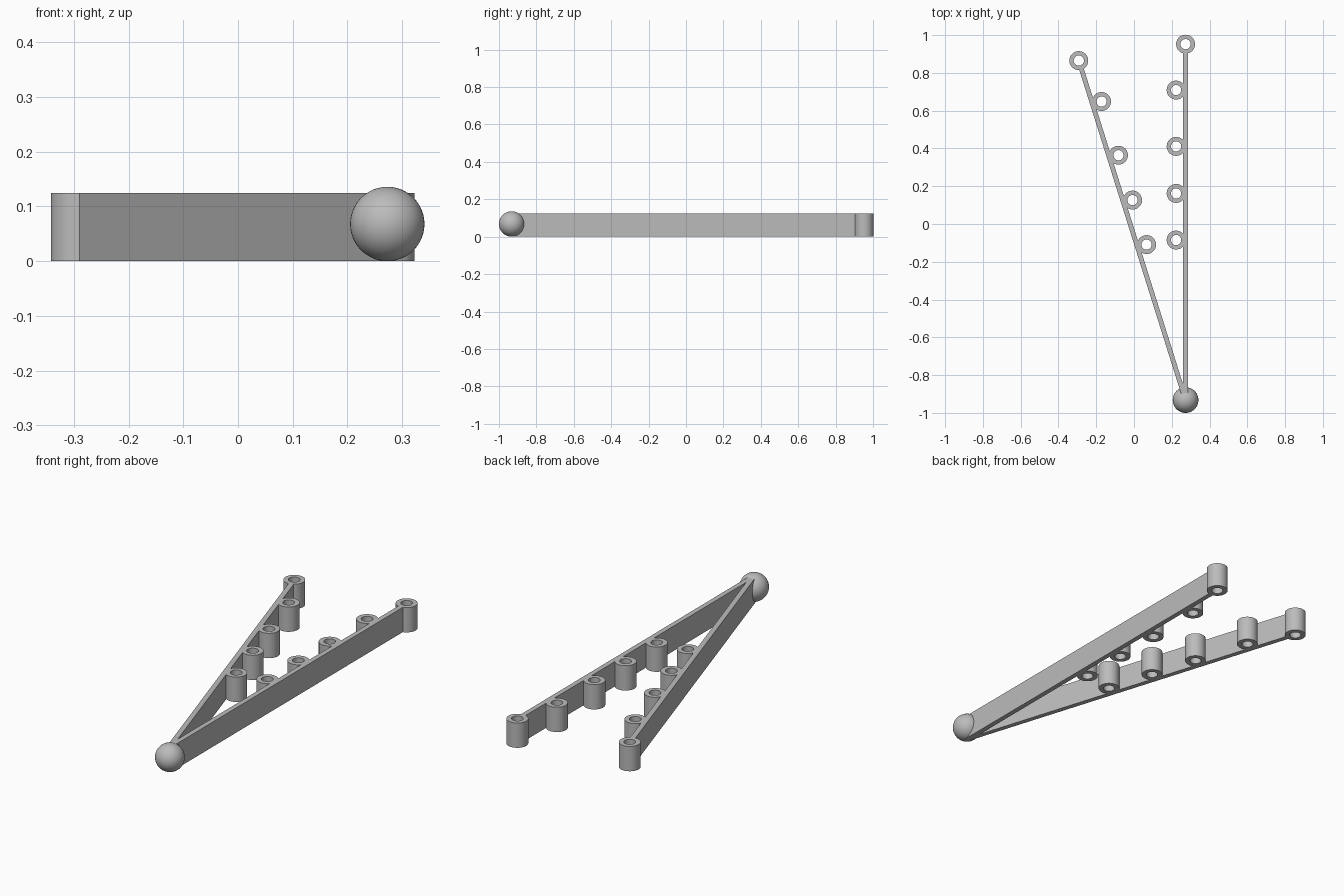
import bpy
import bmesh
import math
from mathutils import Matrix, Vector

cube = bpy.data.objects.get("Cube")
if cube:
    bpy.data.objects.remove(cube, do_unlink=True)

HEIGHT = 0.125
BALL_R = 0.068
PIVOT = Vector((0.273, -0.932, 0))
ARM_LENGTH = 1.884
ARM_WIDTH = 0.025
TUBE_R, HOLE_R = 0.05, 0.027
SIDE_TUBES = (0.847, 1.094, 1.343, 1.641)

grey = bpy.data.materials.new("plain grey")
grey.diffuse_color = (0.5, 0.5, 0.5, 1)
grey.use_nodes = True
grey.node_tree.nodes["Principled BSDF"].inputs["Base Color"].default_value = (0.5, 0.5, 0.5, 1)


def finish(name, bm, matrix, smooth=False):
    mesh = bpy.data.meshes.new(name)
    bmesh.ops.recalc_face_normals(bm, faces=bm.faces)
    bm.to_mesh(mesh)
    bm.free()
    mesh.materials.append(grey)
    obj = bpy.data.objects.new(name, mesh)
    bpy.context.collection.objects.link(obj)
    obj.matrix_world = matrix
    if smooth:
        bpy.ops.object.select_all(action="DESELECT")
        obj.select_set(True)
        bpy.context.view_layer.objects.active = obj
        bpy.ops.object.shade_smooth_by_angle(angle=math.radians(35))
    return obj


def tube(name, matrix, sides=48):
    # Spin a rectangular wall section around the tube axis
    bm = bmesh.new()
    section = ((HOLE_R, 0), (TUBE_R, 0), (TUBE_R, HEIGHT), (HOLE_R, HEIGHT))
    rings = []
    for i in range(sides):
        a = math.tau * i / sides
        rings.append([bm.verts.new((r * math.cos(a), r * math.sin(a), z)) for r, z in section])
    for i, ring in enumerate(rings):
        after = rings[(i + 1) % sides]
        for j in range(4):
            k = (j + 1) % 4
            bm.faces.new((ring[j], after[j], after[k], ring[k]))
    finish(name, bm, matrix, smooth=True)


def arm(side, angle, inward):
    frame = Matrix.Translation(PIVOT) @ Matrix.Rotation(angle, 4, "Z")
    # Flat bar from the ball to the wall of the end tube
    length = ARM_LENGTH - (TUBE_R + HOLE_R) / 2
    bm = bmesh.new()
    bmesh.ops.create_cube(bm, size=1)
    bmesh.ops.scale(bm, vec=(ARM_WIDTH, length, HEIGHT), verts=bm.verts)
    bmesh.ops.translate(bm, vec=(0, length / 2, HEIGHT / 2), verts=bm.verts)
    finish(side + "_bar", bm, frame)
    # Tubes along the inner face and at the tip
    for i, y in enumerate(SIDE_TUBES):
        tube(f"{side}_side_tube_{i + 1}", frame @ Matrix.Translation((inward * TUBE_R, y, 0)))
    tube(side + "_end_tube", frame @ Matrix.Translation((0, ARM_LENGTH, 0)))


arm("left", 0, -1)
arm("right", math.radians(17.46), 1)

# Hinge ball
bm = bmesh.new()
bmesh.ops.create_uvsphere(bm, u_segments=48, v_segments=24, radius=BALL_R)
finish("hinge_ball", bm, Matrix.Translation(PIVOT + Vector((0, 0, BALL_R))), smooth=True)
